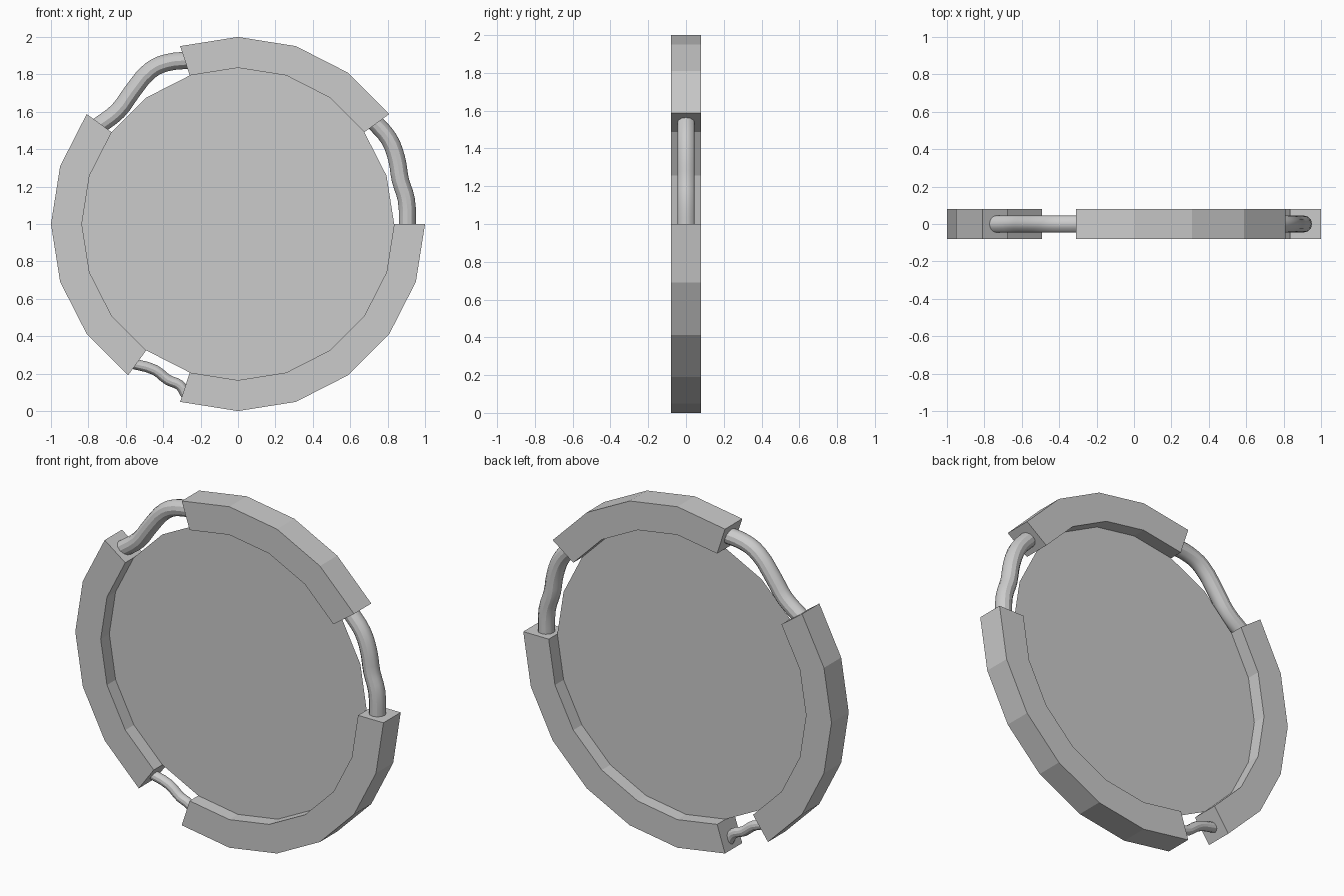
import bpy, bmesh
from math import cos, sin, radians

if "Cube" in bpy.data.objects:
    bpy.data.objects.remove(bpy.data.objects["Cube"])

OUTER, INNER, HALF, CZ, STEP = 1.0, 0.835, 0.08, 1.0, 18


def finish(name, bm):
    bmesh.ops.recalc_face_normals(bm, faces=bm.faces)
    me = bpy.data.meshes.new(name)
    bm.to_mesh(me)
    bm.free()
    ob = bpy.data.objects.new(name, me)
    bpy.context.collection.objects.link(ob)
    return ob


def polar(r, deg, y):
    return (r * cos(radians(deg)), y, CZ + r * sin(radians(deg)))


def rim_segment(name, start, end):
    bm = bmesh.new()
    profile = [(INNER, -HALF), (OUTER, -HALF), (OUTER, HALF), (INNER, HALF)]
    loops = [[bm.verts.new(polar(r, a, y)) for r, y in profile]
             for a in range(start, end + 1, STEP)]
    for p, q in zip(loops, loops[1:]):
        for i in range(4):
            j = (i + 1) % 4
            bm.faces.new((p[i], p[j], q[j], q[i]))
    bm.faces.new(loops[0])
    bm.faces.new(loops[-1])
    finish(name, bm)


def pipe(name, radius, pts):
    cu = bpy.data.curves.new(name, 'CURVE')
    cu.dimensions = '3D'
    cu.bevel_depth = radius
    cu.bevel_resolution = 4
    cu.resolution_u = 3
    cu.use_fill_caps = True
    sp = cu.splines.new('BEZIER')
    sp.bezier_points.add(len(pts) - 1)
    for bp, (x, z) in zip(sp.bezier_points, pts):
        bp.co = (x, 0, z)
        bp.handle_left_type = bp.handle_right_type = 'AUTO'
    ob = bpy.data.objects.new(name, cu)
    bpy.context.collection.objects.link(ob)
    bpy.ops.object.select_all(action='DESELECT')
    ob.select_set(True)
    bpy.context.view_layer.objects.active = ob
    bpy.ops.object.convert(target='MESH')
    bpy.ops.object.shade_smooth_by_angle()


# Broken rim: three square-section arcs of a 20-sided ring
rim_segment("rim_lower_right", -108, 0)
rim_segment("rim_top", 36, 108)
rim_segment("rim_left", 144, 234)

# Thin pane filling the ring
bm = bmesh.new()
bm.faces.new([bm.verts.new(polar(INNER, a, 0)) for a in range(0, 360, STEP)])
finish("pane", bm)

# Bent pipes bridging the gaps
pipe("pipe_right", 0.046, [(0.906, 0.98), (0.90, 1.13), (0.868, 1.235),
                           (0.848, 1.35), (0.807, 1.455), (0.73, 1.545)])
pipe("pipe_upper_left", 0.046, [(-0.257, 1.877), (-0.39, 1.86), (-0.47, 1.82),
                                (-0.567, 1.706), (-0.642, 1.604), (-0.745, 1.525)])
pipe("pipe_lower_left", 0.028, [(-0.57, 0.255), (-0.444, 0.219), (-0.374, 0.166),
                                (-0.31, 0.137), (-0.275, 0.08)])
